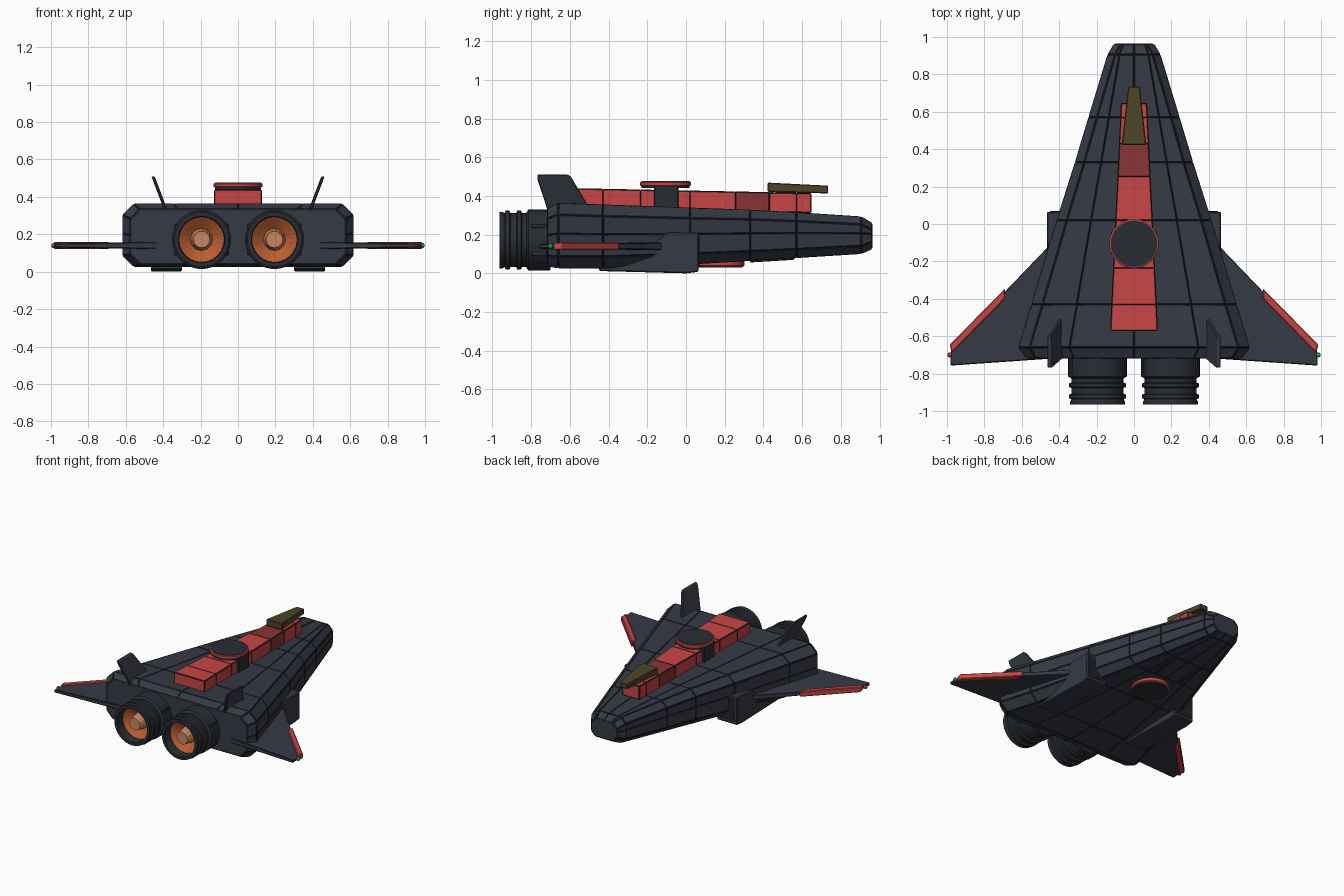
import bpy, bmesh, math
from mathutils import Vector

if "Cube" in bpy.data.objects:
    bpy.data.objects.remove(bpy.data.objects["Cube"])


def mat(name, r, g, b):
    m = bpy.data.materials.new(name)
    m.diffuse_color = (r, g, b, 1)
    m.use_nodes = True
    m.node_tree.nodes["Principled BSDF"].inputs["Base Color"].default_value = m.diffuse_color
    return m


HULL = mat("hull_plate", 0.036, 0.042, 0.058)
DARK = mat("dark_seam", 0.014, 0.016, 0.020)
METAL = mat("engine_metal", 0.022, 0.026, 0.034)
RED = mat("red_paint", 0.58, 0.06, 0.06)
MAROON = mat("dark_red", 0.25, 0.035, 0.035)
GLASS = mat("olive_glass", 0.075, 0.058, 0.018)
ORANGE = mat("engine_glow", 0.50, 0.11, 0.03)
PEACH = mat("hot_core", 0.58, 0.24, 0.12)
GREEN = mat("green_light", 0.02, 0.45, 0.10)


def finish(name, bm, *mats):
    bmesh.ops.recalc_face_normals(bm, faces=bm.faces)
    me = bpy.data.meshes.new(name)
    bm.to_mesh(me)
    bm.free()
    for m in mats:
        me.materials.append(m)
    ob = bpy.data.objects.new(name, me)
    bpy.context.collection.objects.link(ob)
    return ob


def loft(name, rings, *mats, gap=0, depth=0.004, bevel=0):
    """Skin closed rings; gap > 0 raises each face as a panel with dark seams."""
    bm = bmesh.new()
    vs = [[bm.verts.new(p) for p in r] for r in rings]
    n = len(rings[0])
    for a, b in zip(vs, vs[1:]):
        for i in range(n):
            bm.faces.new((a[i], a[(i + 1) % n], b[(i + 1) % n], b[i]))
    bm.faces.new(vs[0])
    bm.faces.new(vs[-1])
    bmesh.ops.recalc_face_normals(bm, faces=bm.faces)
    if gap:
        res = bmesh.ops.inset_individual(bm, faces=bm.faces[:], thickness=gap, depth=depth)
        for f in res["faces"]:
            f.material_index = 1
    ob = finish(name, bm, *mats)
    if bevel:
        mod = ob.modifiers.new("bevel", 'BEVEL')
        mod.width = bevel
        mod.segments = 1
    return ob


def rect(y, w, z0, z1):
    return [(-w, y, z0), (w, y, z0), (w, y, z1), (-w, y, z1)]


def box(name, x0, x1, y0, y1, z0, z1, m, bevel=0.004):
    rings = [[(x0, y, z0), (x1, y, z0), (x1, y, z1), (x0, y, z1)] for y in (y0, y1)]
    return loft(name, rings, m, bevel=bevel)


def lathe(name, prof, centre, axis, m, n=32):
    """Revolve (radius, position) points about the y or z axis."""
    bm = bmesh.new()
    vs = []
    for r, h in prof:
        ring = []
        for k in range(n):
            c, s = r * math.cos(2 * math.pi * k / n), r * math.sin(2 * math.pi * k / n)
            p = Vector((c, h, s)) if axis == 'y' else Vector((c, s, h))
            ring.append(bm.verts.new(p + Vector(centre)))
        vs.append(ring)
    for a, b in zip(vs, vs[1:]):
        for i in range(n):
            bm.faces.new((a[i], a[(i + 1) % n], b[(i + 1) % n], b[i]))
    bm.faces.new(vs[0])
    bm.faces.new(vs[-1])
    return finish(name, bm, m)


# Main hull: chamfered sections from stern to nose (y, half width, bottom, top, chamfer)
def section(y, w, b, t, c):
    mid = (b + t) / 2 + 0.01
    half = [(0.56 * w, t), (w - c, t), (w, t - c), (w, mid), (w, b + c), (w - c, b), (0.5 * w, b)]
    right = [(x, y, z) for x, z in half]
    left = [(-x, y, z) for x, z in reversed(half)]
    return right + [(0, y, b)] + left + [(0, y, t)]


stations = [(-0.715, 0.575, 0.04, 0.332, 0.05), (-0.66, 0.615, 0.03, 0.36, 0.058),
            (-0.43, 0.545, 0.03, 0.352, 0.057), (0.02, 0.41, 0.05, 0.336, 0.052),
            (0.33, 0.312, 0.068, 0.325, 0.047), (0.57, 0.24, 0.083, 0.312, 0.043),
            (0.905, 0.138, 0.104, 0.29, 0.038), (0.96, 0.105, 0.128, 0.258, 0.034)]
loft("hull", [section(*s) for s in stations], HULL, DARK, gap=0.006)

# Raised spine in separate plates
def spine_at(y):
    t = (y + 0.57) / 1.22
    return rect(y, 0.125 - 0.058 * t, 0.325 - 0.01 * t, 0.437 - 0.025 * t)


cuts = [-0.57, -0.43, -0.235, 0.02, 0.255, 0.43, 0.57, 0.645]
for i, (a, b) in enumerate(zip(cuts, cuts[1:])):
    loft(f"spine_plate_{i}", [spine_at(a), spine_at(b)], MAROON if i == 4 else RED, DARK,
         gap=0.004, depth=0.003)

# Canopy
loft("canopy", [rect(0.422, 0.066, 0.42, 0.469), rect(0.735, 0.031, 0.413, 0.453)],
     GLASS, bevel=0.005)

# Dorsal turret and belly hatch
box("turret_base", -0.122, 0.122, -0.165, -0.04, 0.34, 0.455, METAL)
T = (0, -0.105, 0)
lathe("turret_rim", [(0.12, 0.45), (0.132, 0.455), (0.132, 0.47), (0.125, 0.474)], T, 'z', RED)
lathe("turret_disc", [(0.124, 0.44), (0.124, 0.478)], T, 'z', METAL)
H = (0, 0.17, 0)
lathe("belly_rim", [(0.13, 0.07), (0.132, 0.04), (0.122, 0.034)], H, 'z', RED)
lathe("belly_hatch", [(0.122, 0.06), (0.122, 0.03)], H, 'z', METAL)

# Engines: ribbed hollow nozzle, glowing funnel and core
ribs = [(0.15, -0.70), (0.158, -0.705), (0.158, -0.815), (0.14, -0.825)]
for y in (-0.862, -0.922):
    ribs += [(0.14, y + 0.014), (0.152, y + 0.01), (0.152, y - 0.01), (0.14, y - 0.014)]
ribs += [(0.146, -0.95), (0.146, -0.965), (0.124, -0.965), (0.118, -0.84)]
for s, side in ((-1, "left"), (1, "right")):
    C = (0.195 * s, 0, 0.172)
    lathe(f"engine_{side}", ribs, C, 'y', METAL)
    lathe(f"engine_glow_{side}", [(0.121, -0.83), (0.121, -0.90), (0.048, -0.845)], C, 'y', ORANGE, 24)
    lathe(f"engine_core_{side}", [(0.062, -0.84), (0.045, -0.935)], C, 'y', PEACH, 12)
    for k in range(6):
        a = math.pi / 6 + k * math.pi / 3
        x, z = C[0] + 0.152 * math.cos(a), C[2] + 0.145 * math.sin(a)
        box(f"engine_lug_{side}_{k}", x - 0.014, x + 0.014, -0.80, -0.72, z - 0.012, z + 0.012, METAL)

    # Swept wing, thinner toward the tip (x, y, half thickness)
    plan = [(0.36, -0.02, 0.018), (0.46, -0.125, 0.017), (0.70, -0.375, 0.013), (0.975, -0.665, 0.009),
            (0.98, -0.755, 0.009), (0.36, -0.712, 0.018)]
    loft(f"wing_{side}", [[(s * x, y, 0.14 + d * h) for x, y, h in plan] for d in (-1, 1)],
         HULL, DARK, gap=0.004, depth=0.002)

    # Red leading-edge strip
    strip = [(0.69, -0.345), (0.985, -0.645), (0.975, -0.69), (0.69, -0.40)]
    loft(f"wing_edge_{side}", [[(s * x, y, z) for x, y in strip] for z in (0.121, 0.16)],
         RED, bevel=0.005)

    # Wing tip light
    bm = bmesh.new()
    bmesh.ops.create_icosphere(bm, subdivisions=2, radius=0.014)
    bmesh.ops.translate(bm, verts=bm.verts, vec=(0.985 * s, -0.70, 0.14))
    finish(f"tip_light_{side}", bm, GREEN if s > 0 else RED)

    # Canted tail fin
    fin = [(-0.50, 0.34), (-0.595, 0.50), (-0.61, 0.51), (-0.768, 0.51), (-0.768, 0.485), (-0.71, 0.31)]
    loft(f"tail_fin_{side}", [[(s * (0.386 + 0.38 * (z - 0.33) + o), y, z) for y, z in fin]
                              for o in (-0.009, 0.009)], HULL, bevel=0.004)

    # Side intake with a sloped tail and a dark mouth
    pod = [(0.065, 0.21), (-0.10, 0.21), (-0.16, 0.165), (-0.45, 0.035), (-0.45, 0.012), (0.0, 0.0), (0.065, 0.008)]
    loft(f"intake_{side}", [[(s * x, y, z) for y, z in pod] for x in (0.30, 0.465)],
         HULL, bevel=0.006)
    xa, xb = sorted((s * 0.32, s * 0.45))
    box(f"intake_mouth_{side}", xa, xb, 0.05, 0.07, 0.03, 0.19, DARK, 0)

    # Belly rails under the nose
    xa, xb = sorted((s * 0.09, s * 0.12))
    loft(f"belly_rail_{side}", [[(xa, y, z), (xb, y, z), (xb, y, z + 0.04), (xa, y, z + 0.04)]
                                for y, z in ((0.33, 0.056), (0.56, 0.07))], METAL, bevel=0.004)
